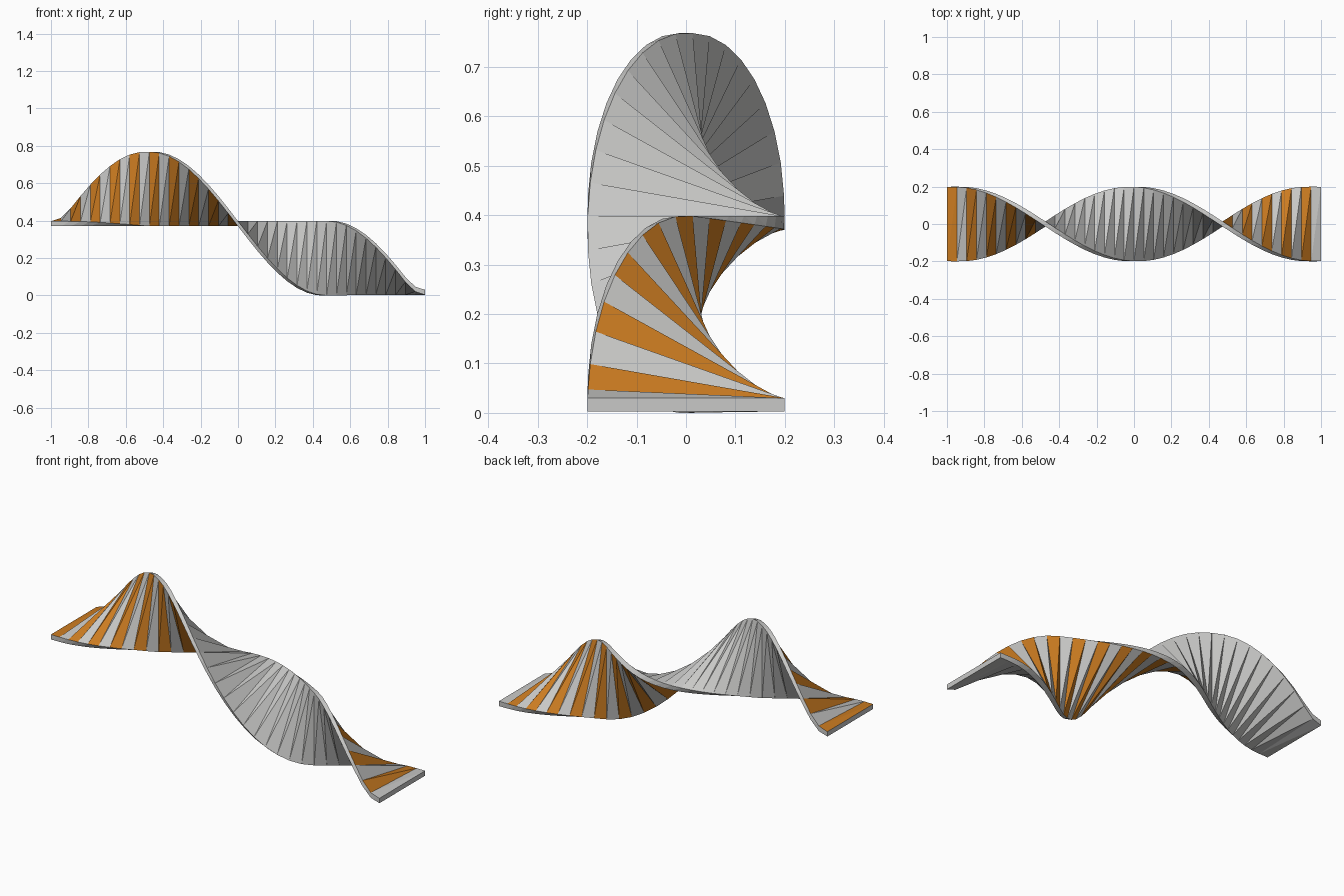
import bpy
import bmesh
from math import sin, cos, radians

cube = bpy.data.objects.get("Cube")
if cube:
    bpy.data.objects.remove(cube, do_unlink=True)


def make_material(name, rgb):
    mat = bpy.data.materials.new(name)
    mat.use_nodes = True
    color = (*rgb, 1.0)
    mat.diffuse_color = color
    mat.node_tree.nodes["Principled BSDF"].inputs["Base Color"].default_value = color
    return mat


SEGMENTS = 38
HALF_WIDTH = 0.199
HALF_THICK = 0.0135
UPPER, MIDDLE, LOWER = 0.37, 0.398, 0.003


# Roll of each section: level ends, one full turn, eased at both ends
def roll(i):
    raw = [min(max(j - 1, 0), SEGMENTS - 2) * 10 for j in (i - 1, i, i + 1)]
    return radians((raw[0] + 2 * raw[1] + raw[2]) / 4)


# Height of the section centre: the roll pivots on one edge at a time
def centre_height(i, angle):
    reach = HALF_WIDTH * abs(sin(angle)) + HALF_THICK * abs(cos(angle))
    if i <= SEGMENTS // 2:
        return UPPER + reach
    if angle < radians(270):
        return MIDDLE - reach
    return LOWER * abs(cos(angle)) + reach


# Twisted track swept as a chain of rectangular sections
bm = bmesh.new()
corners = [(-1, 1), (1, 1), (1, -1), (-1, -1)]
rings = []
for i in range(SEGMENTS + 1):
    a = roll(i)
    zc = centre_height(i, a)
    ring = []
    for side, up in corners:
        u, v = side * HALF_WIDTH, up * HALF_THICK
        ring.append(bm.verts.new((-1 + 2 * i / SEGMENTS,
                                  u * cos(a) - v * sin(a),
                                  zc + u * sin(a) + v * cos(a))))
    rings.append(ring)

for i in range(SEGMENTS):
    r, s = rings[i], rings[i + 1]
    for k in range(4):
        n = (k + 1) % 4
        # Alternate stripes on the running surface only
        stripe = 1 if k == 0 and i % 2 == 0 else 0
        for tri in ((r[k], s[k], s[n]), (r[k], s[n], r[n])):
            bm.faces.new(tri).material_index = stripe
bm.faces.new(rings[0])
bm.faces.new(rings[-1])
bmesh.ops.recalc_face_normals(bm, faces=bm.faces)

mesh = bpy.data.meshes.new("twisted_track")
bm.to_mesh(mesh)
bm.free()
mesh.materials.append(make_material("light_grey", (0.58, 0.58, 0.57)))
mesh.materials.append(make_material("stripe_orange", (0.60, 0.20, 0.015)))
track = bpy.data.objects.new("twisted_track", mesh)
bpy.context.scene.collection.objects.link(track)
